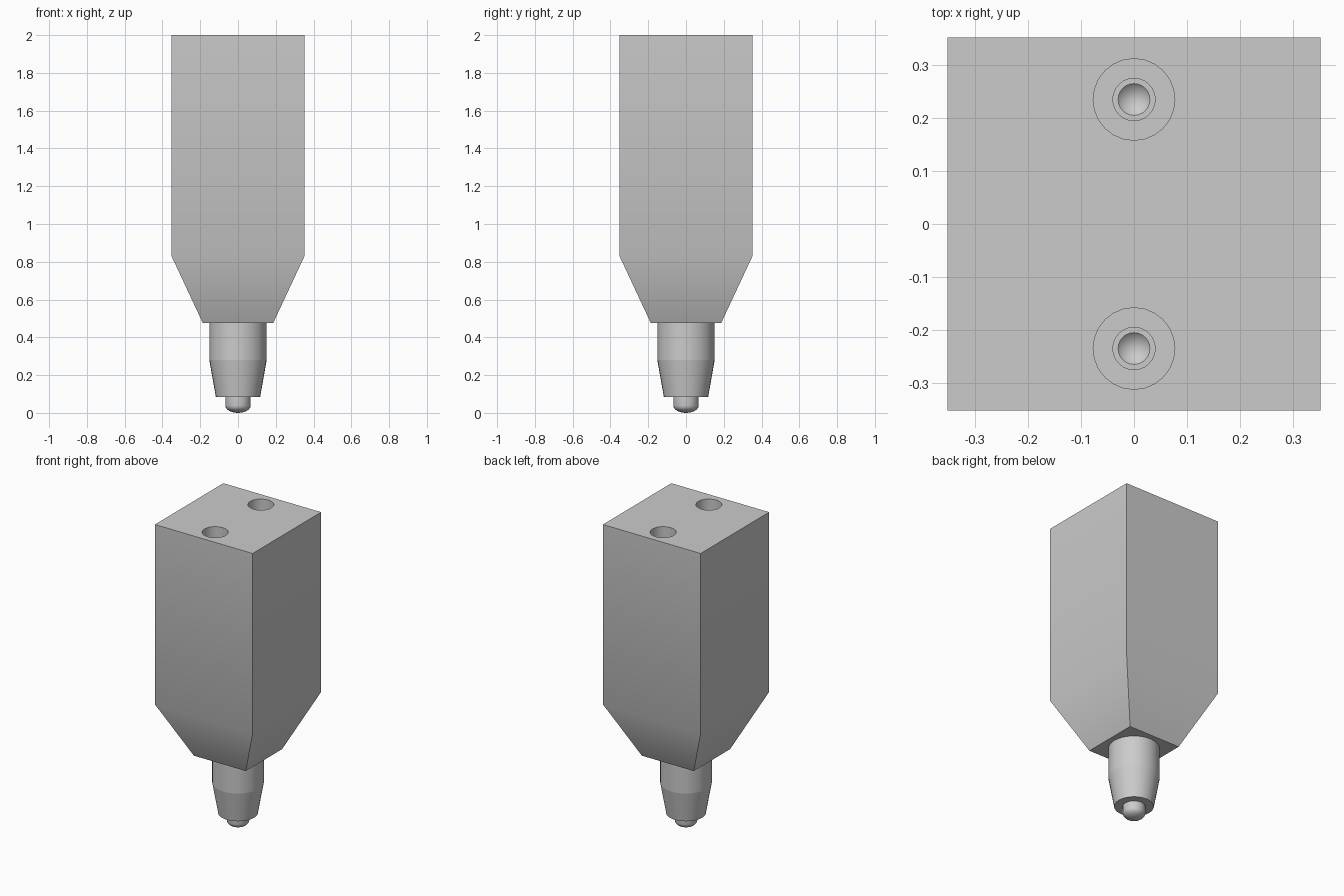
import bpy, bmesh, math

cube = bpy.data.objects.get("Cube")
if cube:
    bpy.data.objects.remove(cube, do_unlink=True)

grey = bpy.data.materials.new("plain_grey")
grey.use_nodes = True
colour = (0.6, 0.6, 0.6, 1)
grey.diffuse_color = colour
grey.node_tree.nodes["Principled BSDF"].inputs["Base Color"].default_value = colour


def loft(name, profile, sides, turn=0.0, centre=(0, 0)):
    """Closed solid from (radius, z) rings, listed bottom to top; radius 0 is a point."""
    bm = bmesh.new()
    rings = []
    for r, z in profile:
        count = sides if r > 0 else 1
        angles = [turn + math.tau * i / sides for i in range(count)]
        rings.append([bm.verts.new((centre[0] + r * math.cos(a),
                                    centre[1] + r * math.sin(a), z)) for a in angles])
    for low, high in zip(rings, rings[1:]):
        for i in range(sides):
            j = (i + 1) % sides
            corners = [low[i % len(low)], low[j % len(low)],
                       high[j % len(high)], high[i % len(high)]]
            bm.faces.new(list(dict.fromkeys(corners)))
    for ring in (rings[0], rings[-1]):
        if len(ring) > 1:
            bm.faces.new(ring)
    bmesh.ops.recalc_face_normals(bm, faces=bm.faces)
    mesh = bpy.data.meshes.new(name)
    bm.to_mesh(mesh)
    bm.free()
    mesh.materials.append(grey)
    obj = bpy.data.objects.new(name, mesh)
    bpy.context.collection.objects.link(obj)
    return obj


def smooth(obj):
    bpy.ops.object.select_all(action="DESELECT")
    obj.select_set(True)
    bpy.context.view_layer.objects.active = obj
    bpy.ops.object.shade_smooth_by_angle(angle=math.radians(30))


# Square body tapering to its lower end
diag = math.sqrt(2)
body = loft("body", [(0.187 * diag, 0.477), (0.352 * diag, 0.83), (0.352 * diag, 2.0)],
            4, math.pi / 4)

# Two stepped blind holes with conical bottoms, cut into the top
for side in (-1, 1):
    drill = loft("hole_cutter", [(0, 1.53), (0.03, 1.56), (0.04, 1.56), (0.04, 1.7),
                                 (0.077, 1.7), (0.077, 2.1)], 24, centre=(0, 0.235 * side))
    cut = body.modifiers.new("hole", "BOOLEAN")
    cut.operation = "DIFFERENCE"
    cut.solver = "EXACT"
    cut.object = drill
    bpy.context.view_layer.objects.active = body
    bpy.ops.object.modifier_apply(modifier=cut.name)
    bpy.data.objects.remove(drill, do_unlink=True)
smooth(body)

# Round collar and the tapered nozzle below it
smooth(loft("collar", [(0.152, 0.28), (0.152, 0.477)], 32))
smooth(loft("nozzle", [(0.117, 0.083), (0.152, 0.28)], 32))

# Pin with a domed tip
dome = [(0.067 * math.sin(a), 0.038 * (1 - math.cos(a)))
        for a in (math.pi / 2 * i / 6 for i in range(7))]
smooth(loft("pin", dome + [(0.067, 0.083)], 24))
